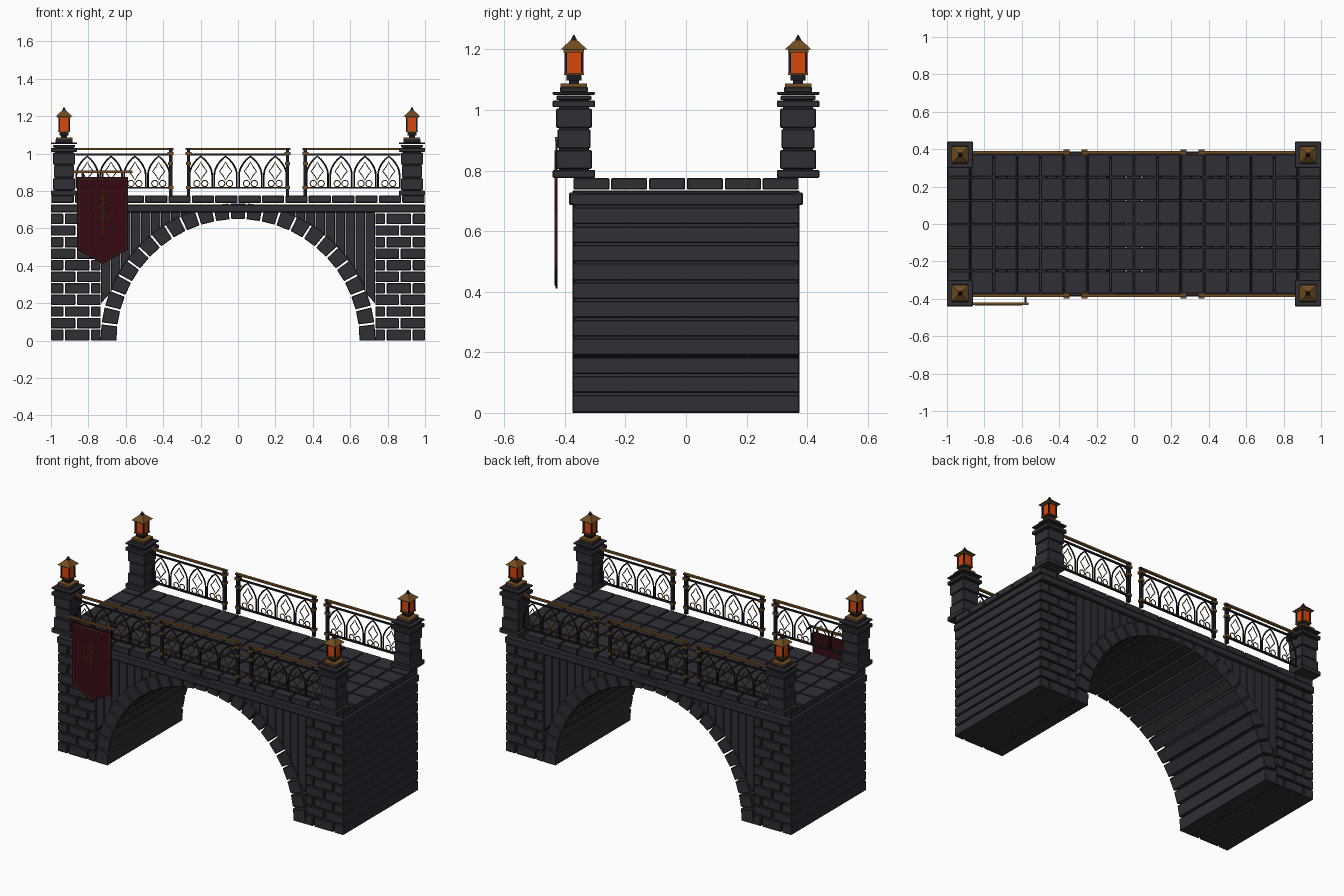
import bpy, bmesh, math
from mathutils import Vector, Matrix

if "Cube" in bpy.data.objects:
    bpy.data.objects.remove(bpy.data.objects["Cube"])


def material(name, rgb):
    m = bpy.data.materials.new(name)
    m.diffuse_color = (*rgb, 1)
    m.use_nodes = True
    m.node_tree.nodes["Principled BSDF"].inputs["Base Color"].default_value = m.diffuse_color
    return m


STONE = material("slate stone", (0.028, 0.028, 0.036))
IRON = material("black iron", (0.011, 0.011, 0.014))
BRONZE = material("bronze", (0.17, 0.075, 0.016))
GLOW = material("amber glass", (0.68, 0.065, 0.003))
CLOTH = material("crimson cloth", (0.036, 0.003, 0.006))


def add_box(bm, x0, x1, y0, y1, z0, z1):
    mat = Matrix.Translation(((x0 + x1) / 2, (y0 + y1) / 2, (z0 + z1) / 2)) @ \
        Matrix.Diagonal((x1 - x0, y1 - y0, z1 - z0, 1))
    bmesh.ops.create_cube(bm, size=1, matrix=mat)


def add_block(bm, c, half, z0, z1):
    add_box(bm, c[0] - half, c[0] + half, c[1] - half, c[1] + half, z0, z1)


def add_prism(bm, pts, y0, y1):
    """Extrude an x-z outline along y."""
    f = bm.faces.new([bm.verts.new((x, y0, z)) for x, z in pts])
    ext = bmesh.ops.extrude_face_region(bm, geom=[f])
    verts = [v for v in ext["geom"] if isinstance(v, bmesh.types.BMVert)]
    bmesh.ops.translate(bm, verts=verts, vec=(0, y1 - y0, 0))


def finish(bm, name, mat, bevel=0):
    bmesh.ops.recalc_face_normals(bm, faces=bm.faces[:])
    me = bpy.data.meshes.new(name)
    bm.to_mesh(me)
    bm.free()
    me.materials.append(mat)
    ob = bpy.data.objects.new(name, me)
    bpy.context.collection.objects.link(ob)
    if bevel:
        b = ob.modifiers.new("chipped edges", 'BEVEL')
        b.width, b.segments = bevel, 1
    return ob


def wires(name, paths, mat, r):
    """Thin bars along (points, closed) paths, turned into a mesh."""
    cu = bpy.data.curves.new(name, 'CURVE')
    cu.dimensions, cu.bevel_depth, cu.bevel_resolution = '3D', r, 1
    for pts, closed in paths:
        s = cu.splines.new('POLY')
        s.points.add(len(pts) - 1)
        for p, co in zip(s.points, pts):
            p.co = (*co, 1)
        s.use_cyclic_u = closed
    tmp = bpy.data.objects.new(name + "_path", cu)
    bpy.context.collection.objects.link(tmp)
    dg = bpy.context.evaluated_depsgraph_get()
    me = bpy.data.meshes.new_from_object(tmp.evaluated_get(dg))
    bpy.data.objects.remove(tmp)
    me.materials.clear()
    me.materials.append(mat)
    ob = bpy.data.objects.new(name, me)
    bpy.context.collection.objects.link(ob)


def circle(cx, y, cz, r, n=12):
    return [(cx + r * math.cos(2 * math.pi * i / n), y, cz + r * math.sin(2 * math.pi * i / n))
            for i in range(n)]


W, G = 0.375, 0.004          # half depth of the bridge, half joint
R0, R1 = 0.65, 0.735         # arch radii

# Arch stones, full depth with open joints
bm = bmesh.new()
N = 25
for i in range(N):
    a0, a1 = math.pi * i / N, math.pi * (i + 1) / N
    g0, g1 = (0 if i == 0 else 0.008), (0 if i == N - 1 else 0.008)
    pts = [(r * math.cos(a), r * math.sin(a)) for r, a in
           ((R0, a0 + g0), (R1, a0 + g0 * 0.9), (R1, a1 - g1 * 0.9), (R0, a1 - g1))]
    add_prism(bm, pts, -W, W)
finish(bm, "arch_stones", STONE, 0.003)

# Pier courses in running bond
bm = bmesh.new()
H = 0.727 / 11.75
for row in range(12):
    z0, z1 = row * H, min((row + 1) * H, 0.727)
    cuts = [0.73, 0.865, 1.0] if row % 2 else [0.73, 0.79, 0.93, 1.0]
    for s in (-1, 1):
        for a, b in zip(cuts, cuts[1:]):
            x0, x1 = sorted((s * (a + G), s * (b - (0 if b == 1 else G))))
            add_box(bm, x0, x1, -W, W, z0 + (G if row else 0), z1 - G * 0.5)
finish(bm, "pier_blocks", STONE, 0.004)

# Spandrel strips between arch and cornice
bm = bmesh.new()
n, xa, xb = 10, 0.2, 0.735
for i in range(n):
    a = xa + (xb - xa) * i / n
    b = xa + (xb - xa) * (i + 1) / n - 0.003
    lo = [math.sqrt(max(0.728 ** 2 - x * x, 0.04)) for x in (a, b)]
    for s in (-1, 1):
        add_prism(bm, [(s * a, lo[0]), (s * b, lo[1]), (s * b, 0.722), (s * a, 0.722)],
                  -W + 0.006, W - 0.006)
finish(bm, "spandrel_strips", STONE, 0.002)

# Cornice beams
bm = bmesh.new()
for s in (-1, 1):
    y0, y1 = sorted((s * 0.352, s * 0.387))
    add_box(bm, -1, 1, y0, y1, 0.686, 0.728)
finish(bm, "cornice", STONE, 0.005)

# Deck slabs
bm = bmesh.new()
for i in range(16):
    for j in range(6):
        x, y = -1 + i * 0.125, -W + j * 0.125
        add_box(bm, x + 0.003, x + 0.122, y + 0.003, y + 0.122, 0.737, 0.775)
finish(bm, "deck_slabs", STONE, 0.003)

# Corner pillars with lanterns
stone, bronze, iron, glow = (bmesh.new() for _ in range(4))
for sx in (-1, 1):
    for sy in (-1, 1):
        c = (sx * 0.93, sy * 0.37)
        add_block(stone, c, 0.07, 0.775, 0.802)
        add_block(stone, c, 0.05, 0.79, 1.04)
        for k in range(3):
            add_block(stone, c, 0.054 if k % 2 else 0.059,
                      0.805 + k * 0.068, 0.868 + k * 0.068)
        add_block(stone, c, 0.07, 1.009, 1.031)
        add_block(stone, c, 0.058, 1.033, 1.047)
        add_block(stone, c, 0.07, 1.05, 1.06)
        add_block(stone, c, 0.046, 1.058, 1.076)
        add_block(bronze, c, 0.044, 1.076, 1.087)
        add_block(iron, c, 0.016, 1.085, 1.118)
        add_block(iron, c, 0.025, 1.097, 1.115)
        add_block(bronze, c, 0.033, 1.115, 1.122)
        add_block(glow, c, 0.026, 1.122, 1.192)
        for dx in (-0.027, 0.027):
            for dy in (-0.027, 0.027):
                add_block(iron, (c[0] + dx, c[1] + dy), 0.004, 1.12, 1.192)
        add_block(bronze, c, 0.034, 1.19, 1.199)
        # four-sided roof and finial
        for tgt, r0, r1, z0, z1 in ((bronze, 0.045, 0.012, 1.199, 1.229),
                                    (iron, 0.011, 0.002, 1.229, 1.248)):
            bmesh.ops.create_cone(
                tgt, cap_ends=True, segments=4, radius1=r0 * 1.414, radius2=r1 * 1.414, depth=z1 - z0,
                matrix=Matrix.Translation((*c, (z0 + z1) / 2)) @ Matrix.Rotation(math.pi / 4, 4, 'Z'))
finish(stone, "corner_pillars", STONE, 0.003)
finish(bronze, "lantern_caps", BRONZE)
finish(iron, "lantern_frames", IRON)
finish(glow, "lantern_glass", GLOW)

# Railings: rails, posts, pointed arches and tracery
rails, caps = bmesh.new(), bmesh.new()
arches, tracery = [], []
for s in (-1, 1):
    y = s * 0.381
    for x0, x1, posts in ((-0.87, -0.36, [-0.36]), (-0.265, 0.265, [-0.265, 0.265]), (0.36, 0.87, [0.36])):
        e0 = x0 - (0.016 if x0 in posts else 0)
        e1 = x1 + (0.016 if x1 in posts else 0)
        add_box(caps, e0, e1, y - 0.008, y + 0.008, 1.02, 1.031)
        add_box(rails, x0, x1, y - 0.005, y + 0.005, 0.99, 1.0)
        add_box(rails, x0, x1, y - 0.006, y + 0.006, 0.812, 0.822)
        for p in posts:
            add_block(rails, (p, y), 0.009, 0.775, 1.03)
            add_block(caps, (p, y), 0.016, 0.992, 1.008)
            add_block(caps, (p, y), 0.013, 0.94, 0.955)
            add_block(caps, (p, y), 0.014, 0.81, 0.826)
        n = 4
        w = (x1 - x0) / n
        for i in range(n):
            cx, h = x0 + (i + 0.5) * w, w / 2 - 0.006
            left = [(-h, 0.82)] + [(-h * math.cos(t * math.pi / 12) ** 0.8 if t < 6 else 0,
                                    0.885 + 0.1 * t / 6) for t in range(7)]
            pts = left + [(-u, z) for u, z in reversed(left[:-1])]
            arches.append(([(cx + u, y, z) for u, z in pts], False))
            dia = [(0, 0.858), (0.014, 0.882), (0.033, 0.905), (0.014, 0.93), (0, 0.955),
                   (-0.014, 0.93), (-0.033, 0.905), (-0.014, 0.882)]
            tracery.append(([(cx + u, y, z) for u, z in dia], True))
            for d in (-0.021, 0.021):
                tracery.append((circle(cx + d, y, 0.84, 0.017), True))
finish(rails, "railing_bars", IRON)
finish(caps, "railing_handrail_and_collars", BRONZE)
wires("railing_arches", arches, IRON, 0.0045)
wires("railing_tracery", tracery, BRONZE, 0.003)

# Hanging banner with rod, border and emblem
B, top, side, tip = -0.724, 0.875, 0.487, 0.41


def pennant(k):
    return [(B - 0.137 + k, top - k), (B + 0.137 - k, top - k),
            (B + 0.137 - k, side + k * 0.5), (B, tip + k * 1.1), (B - 0.137 + k, side + k * 0.5)]


bm = bmesh.new()
add_prism(bm, pennant(0), -0.431, -0.424)
finish(bm, "banner_cloth", CLOTH)
yf = -0.431
wires("banner_trim", [
    ([(x, yf, z) for x, z in pennant(0.011)], True),
    (circle(B, yf, 0.705, 0.053, 20), True),
    ([(B, yf, 0.81), (B, yf, 0.565)], False),
    ([(B, yf, 0.735), (B + 0.025, yf, 0.705), (B, yf, 0.675), (B - 0.025, yf, 0.705)], True),
], BRONZE, 0.0035)
bm = bmesh.new()
add_box(bm, -0.885, -0.565, -0.433, -0.421, 0.897, 0.91)
finish(bm, "banner_rod", BRONZE)
bm = bmesh.new()
for x in (-0.83, -0.724, -0.62):
    add_box(bm, x - 0.006, x + 0.006, -0.43, -0.424, 0.87, 0.9)
for x in (-0.875, -0.58):
    add_box(bm, x - 0.005, x + 0.005, -0.425, -0.38, 0.899, 0.908)
finish(bm, "banner_hangers", IRON)
